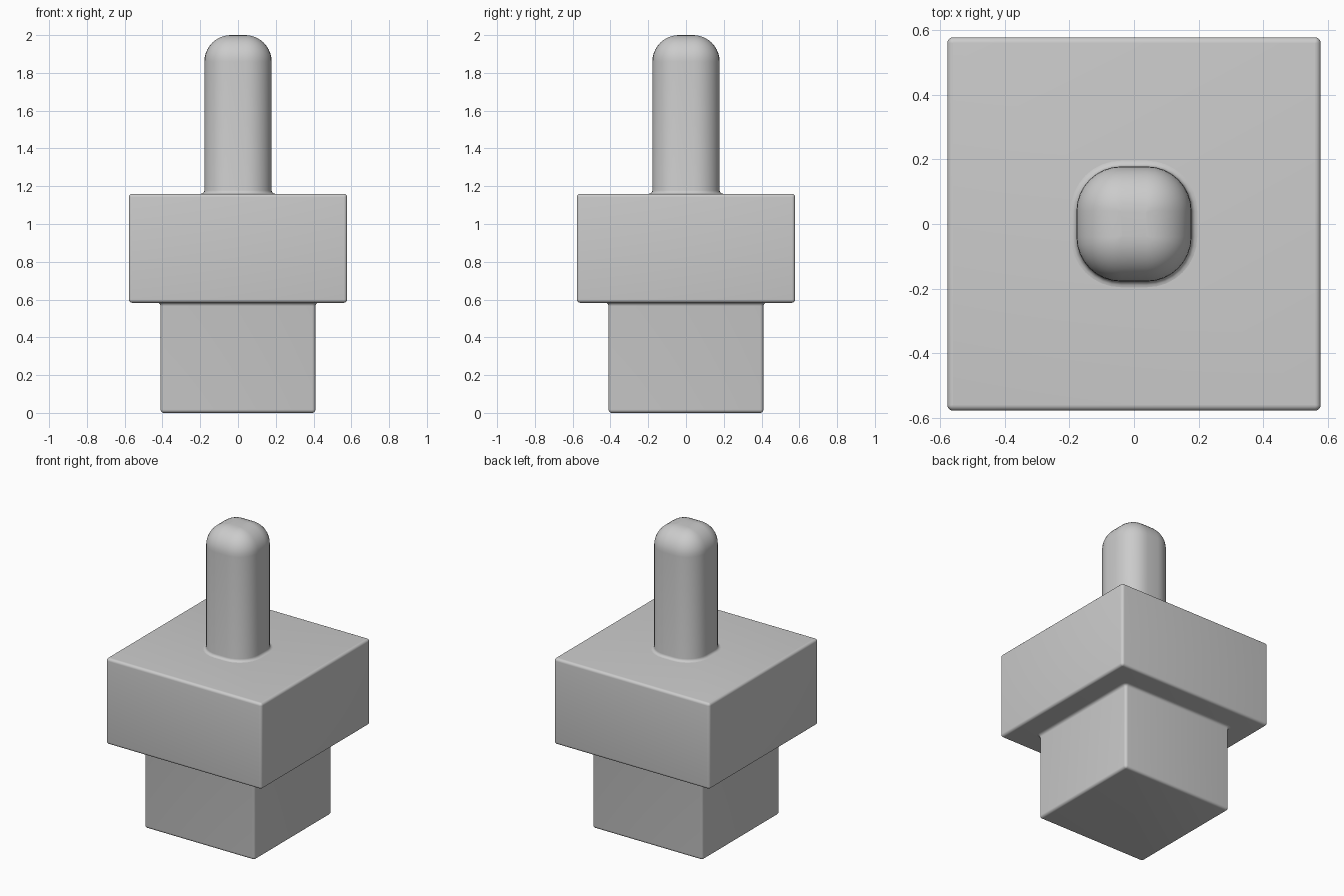
import bpy, bmesh
from math import sin, cos, pi

cube = bpy.data.objects.get("Cube")
if cube:
    bpy.data.objects.remove(cube, do_unlink=True)

GREY = (0.6, 0.6, 0.6, 1)
mat = bpy.data.materials.new("plain grey")
mat.use_nodes = True
mat.diffuse_color = GREY
mat.node_tree.nodes["Principled BSDF"].inputs["Base Color"].default_value = GREY


def ring(bm, half, radius, z, steps):
    """Rounded square outline with the given half width and corner radius."""
    verts = []
    inner = half - radius
    for quarter in range(4):
        mid = quarter * pi / 2 + pi / 4
        cx = inner * (1 if cos(mid) > 0 else -1)
        cy = inner * (1 if sin(mid) > 0 else -1)
        for i in range(steps + 1):
            a = quarter * pi / 2 + i / steps * pi / 2
            verts.append(bm.verts.new((cx + radius * cos(a), cy + radius * sin(a), z)))
    return verts


def loft(name, sections, steps):
    """Skin a stack of (half width, corner radius, height) sections."""
    bm = bmesh.new()
    rings = [ring(bm, *s, steps) for s in sections]
    n = len(rings[0])
    for low, high in zip(rings, rings[1:]):
        for i in range(n):
            j = (i + 1) % n
            bm.faces.new((low[i], low[j], high[j], high[i]))
    bm.faces.new(rings[0][::-1])
    bm.faces.new(rings[-1])
    mesh = bpy.data.meshes.new(name)
    bm.to_mesh(mesh)
    bm.free()
    mesh.materials.append(mat)
    obj = bpy.data.objects.new(name, mesh)
    bpy.context.collection.objects.link(obj)
    bpy.ops.object.select_all(action="DESELECT")
    obj.select_set(True)
    bpy.context.view_layer.objects.active = obj
    bpy.ops.object.shade_smooth_by_angle(angle=pi / 5)
    return obj


def rounded(half, corner, z, r, up, steps=5):
    """Sections of a rounded rim ending at height z, listed from low to high."""
    out = []
    for i in range(steps + 1):
        a = i / steps * pi / 2
        inset = r * (1 - cos(a))
        out.append((half - inset, max(corner - inset, 0.0005), z + up * r * (sin(a) - 1)))
    return out if up > 0 else out[::-1]


def flare(half, corner, z, r, up, steps=4):
    """Sections of a concave fillet that widens towards height z."""
    out = []
    for i in range(steps + 1):
        a = i / steps * pi / 2
        grow = r * (1 - cos(a))
        out.append((half + grow, corner + grow, z + up * r * (sin(a) - 1)))
    return out if up > 0 else out[::-1]


BASE_TOP, COLLAR_TOP, TOP = 0.583, 1.16, 2.0

# Square foot, flaring slightly where it meets the collar
loft("base_block", rounded(0.41, 0.018, 0, 0.018, -1)
     + flare(0.41, 0.018, BASE_TOP, 0.018, 1), 5)

# Wide square collar
loft("collar_block", rounded(0.578, 0.018, BASE_TOP, 0.018, -1)
     + rounded(0.578, 0.018, COLLAR_TOP, 0.018, 1), 5)

# Rounded square pin with a domed tip
loft("pin", flare(0.178, 0.138, COLLAR_TOP, 0.018, -1)
     + rounded(0.178, 0.138, TOP, 0.14, 1, 10), 8)
